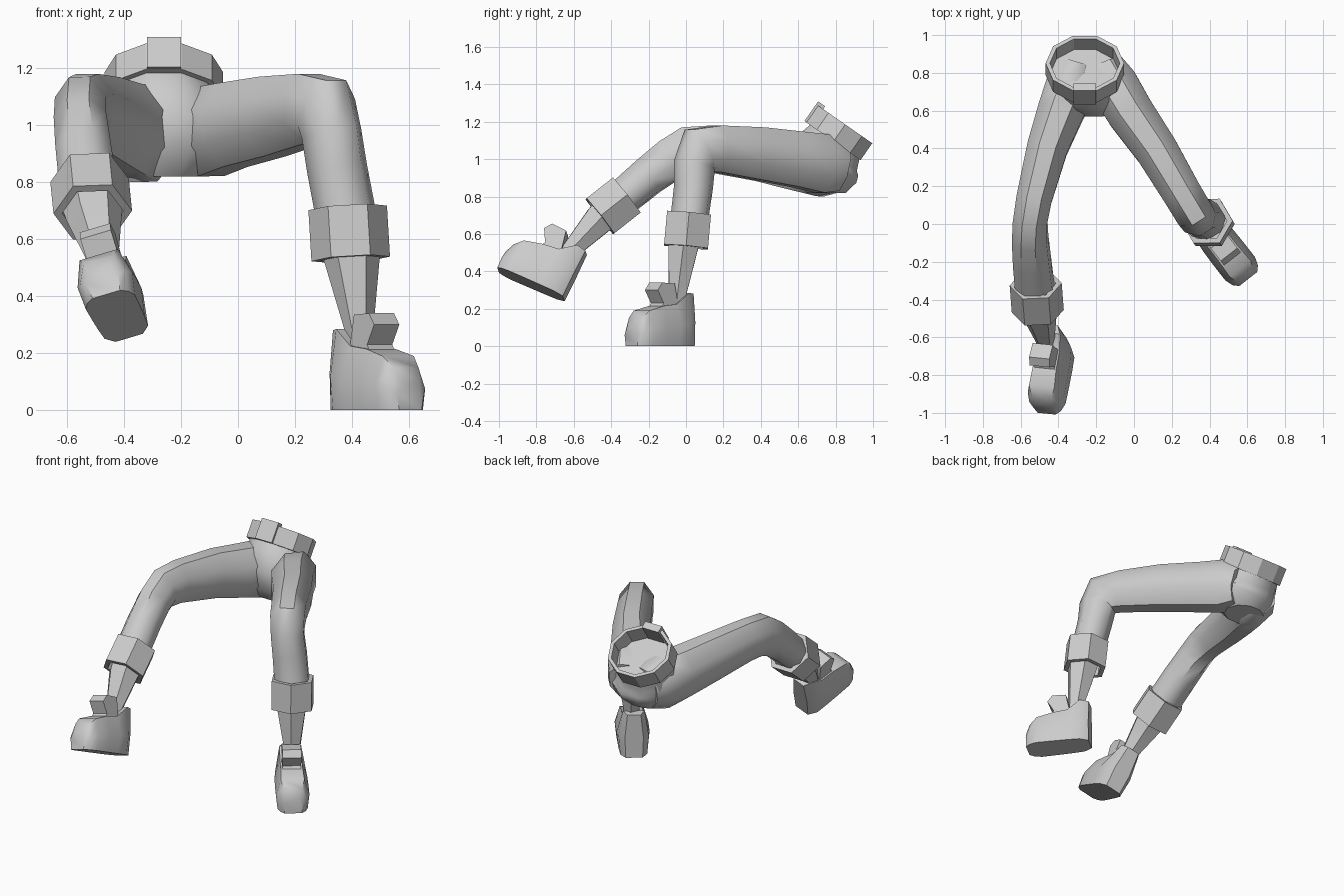
import bpy, bmesh, math
from mathutils import Vector, Matrix

cube = bpy.data.objects.get("Cube")
if cube:
    bpy.data.objects.remove(cube, do_unlink=True)

grey = bpy.data.materials.new("plain grey")
grey.use_nodes = True
grey.diffuse_color = (0.6, 0.6, 0.6, 1)
grey.node_tree.nodes["Principled BSDF"].inputs["Base Color"].default_value = (0.6, 0.6, 0.6, 1)


def skin(name, rings, smooth=35, closed=False, matrix=None):
    """Bridge equal-length rings of points; cap the ends, or join last to first."""
    bm = bmesh.new()
    loops = [[bm.verts.new(p) for p in ring] for ring in rings]
    n = len(loops[0])
    pairs = list(zip(loops, loops[1:]))
    if closed:
        pairs.append((loops[-1], loops[0]))
    else:
        bm.faces.new(loops[0])
        bm.faces.new(loops[-1])
    for a, b in pairs:
        for i in range(n):
            j = (i + 1) % n
            bm.faces.new((a[i], a[j], b[j], b[i]))
    bmesh.ops.recalc_face_normals(bm, faces=bm.faces)
    mesh = bpy.data.meshes.new(name)
    bm.to_mesh(mesh)
    bm.free()
    mesh.materials.append(grey)
    obj = bpy.data.objects.new(name, mesh)
    bpy.context.collection.objects.link(obj)
    if matrix:
        obj.matrix_world = matrix
    bpy.ops.object.select_all(action='DESELECT')
    obj.select_set(True)
    bpy.context.view_layer.objects.active = obj
    bpy.ops.object.shade_smooth_by_angle(angle=math.radians(smooth))
    return obj


def ring(centre, axis, side, a, b, n):
    """Ellipse across axis, with a flat facing the front."""
    axis = Vector(axis).normalized()
    side = Vector(side)
    side = (side - axis * side.dot(axis)).normalized()
    up = axis.cross(side)
    step = math.tau / n
    return [Vector(centre) + side * a * math.cos((i + .5) * step + math.pi / 2)
            + up * b * math.sin((i + .5) * step + math.pi / 2) for i in range(n)]


def limb(name, side, path, n=8, smooth=48):
    """Path entries are centre, half width, half height."""
    pts = [Vector(p[0]) for p in path]
    rings = []
    for i, (c, a, b) in enumerate(path):
        axis = pts[min(i + 1, len(pts) - 1)] - pts[max(i - 1, 0)]
        rings.append(ring(c, axis, side, a, b, n))
    return skin(name, rings, smooth)


def band(name, centre, axis, a, b, height, inner, n):
    """Open hollow ring with a wall."""
    c = Vector(centre)
    h = Vector(axis).normalized() * height / 2
    return skin(name, [ring(c + h, axis, X, a, b, n), ring(c - h, axis, X, a, b, n),
                       ring(c - h, axis, X, a * inner, b * inner, n),
                       ring(c + h, axis, X, a * inner, b * inner, n)], 30, closed=True)


def boot(side_name, place):
    # Shoe body: y, sole half width, middle half width and height, top half width and height
    sections = [(.09, .05, .055, .13, .04, .28), (.04, .08, .09, .12, .065, .285),
                (-.04, .085, .098, .11, .065, .225), (-.13, .088, .1, .1, .065, .215),
                (-.23, .09, .1, .09, .07, .19), (-.275, .075, .085, .075, .055, .15),
                (-.3, .05, .06, .06, .04, .10)]
    skin(side_name + "_boot",
         [[(-s, y, 0), (-m, y, mz), (-t, y, tz), (t, y, tz), (m, y, mz), (s, y, 0)]
          for y, s, m, mz, t, tz in sections], 40, matrix=place)
    # Folded tongue
    profile = [(-.02, .19), (-.15, .19), (-.125, .23), (-.165, .30), (-.135, .34), (-.05, .335)]
    skin(side_name + "_boot_tongue",
         [[(x, y, z) for y, z in profile] for x in (-.056, .056)], 25, matrix=place)


# Pelvis, from waist to crotch
tilt = Vector((0, .57, .82))
X = Vector((1, 0, 0))
skin("pelvis", [ring((-.26, .80, 1.10), tilt, X, .185, .165, 10),
                ring((-.25, .765, 1.04), tilt, X, .20, .19, 10),
                ring((-.23, .745, .97), (0, .3, .9), X, .215, .195, 10),
                ring((-.23, .745, .89), (0, .1, 1), X, .19, .175, 10),
                ring((-.25, .75, .82), (0, 0, 1), X, .13, .11, 10)], 40)

# Belt and buckle
band("belt", (-.26, .82, 1.14), tilt, .208, .185, .11, .89, 10)
buckle = Vector((-.26, .683, 1.247))
out = Vector((0, -.82, .57))
skin("belt_buckle", [[buckle + out * d + X * x + tilt * h
                      for x, h in ((-.06, -.064), (.06, -.064), (.06, .064), (-.06, .064))]
                     for d in (-.03, .016)], 25)

# Left leg
left_side = (.85, .52, 0)
limb("left_thigh", left_side, [
    ((-.15, .83, .95), .11, .135), ((-.11, .74, .975), .14, .17), ((-.02, .59, 1.0), .135, .16),
    ((.12, .39, 1.03), .122, .152), ((.25, .17, 1.055), .112, .135), ((.31, .07, 1.045), .11, .14),
    ((.328, .045, .97), .105, .115), ((.347, .04, .85), .108, .105), ((.383, .015, .66), .11, .10)])
limb("left_shin", X, [((.385, .01, .68), .115, .11), ((.40, -.015, .53), .098, .092),
                      ((.425, -.045, .28), .05, .054), ((.43, -.05, .18), .05, .05)], 6, 30)
band("left_cuff", (.39, .008, .62), (-.06, .09, 1), .138, .136, .18, .78, 6)
boot("left", Matrix.Translation((.42, -.055, 0)) @ Matrix.Rotation(math.radians(38), 4, 'Z'))

# Right leg
right_side = (.98, -.18, 0)
limb("right_thigh", right_side, [
    ((-.30, .84, .95), .11, .135), ((-.33, .74, .965), .145, .18), ((-.39, .59, .99), .133, .168),
    ((-.46, .40, 1.025), .117, .155), ((-.53, .13, 1.055), .102, .135), ((-.55, .01, 1.05), .098, .133),
    ((-.55, -.08, 1.0), .10, .12), ((-.54, -.2, .91), .105, .11), ((-.52, -.39, .75), .11, .10)])
limb("right_shin", X, [((-.52, -.36, .775), .115, .11), ((-.505, -.465, .675), .098, .092),
                       ((-.47, -.62, .51), .05, .054), ((-.45, -.67, .44), .05, .05)], 6, 30)
band("right_cuff", (-.515, -.39, .75), (-.06, .76, .6), .138, .138, .18, .78, 6)
boot("right", Matrix.Translation((-.40, -.735, .289))
     @ Matrix.Rotation(math.radians(-13), 4, 'Z')
     @ Matrix.Rotation(math.radians(-23), 4, 'X')
     @ Matrix.Rotation(math.radians(-18), 4, 'Y'))
